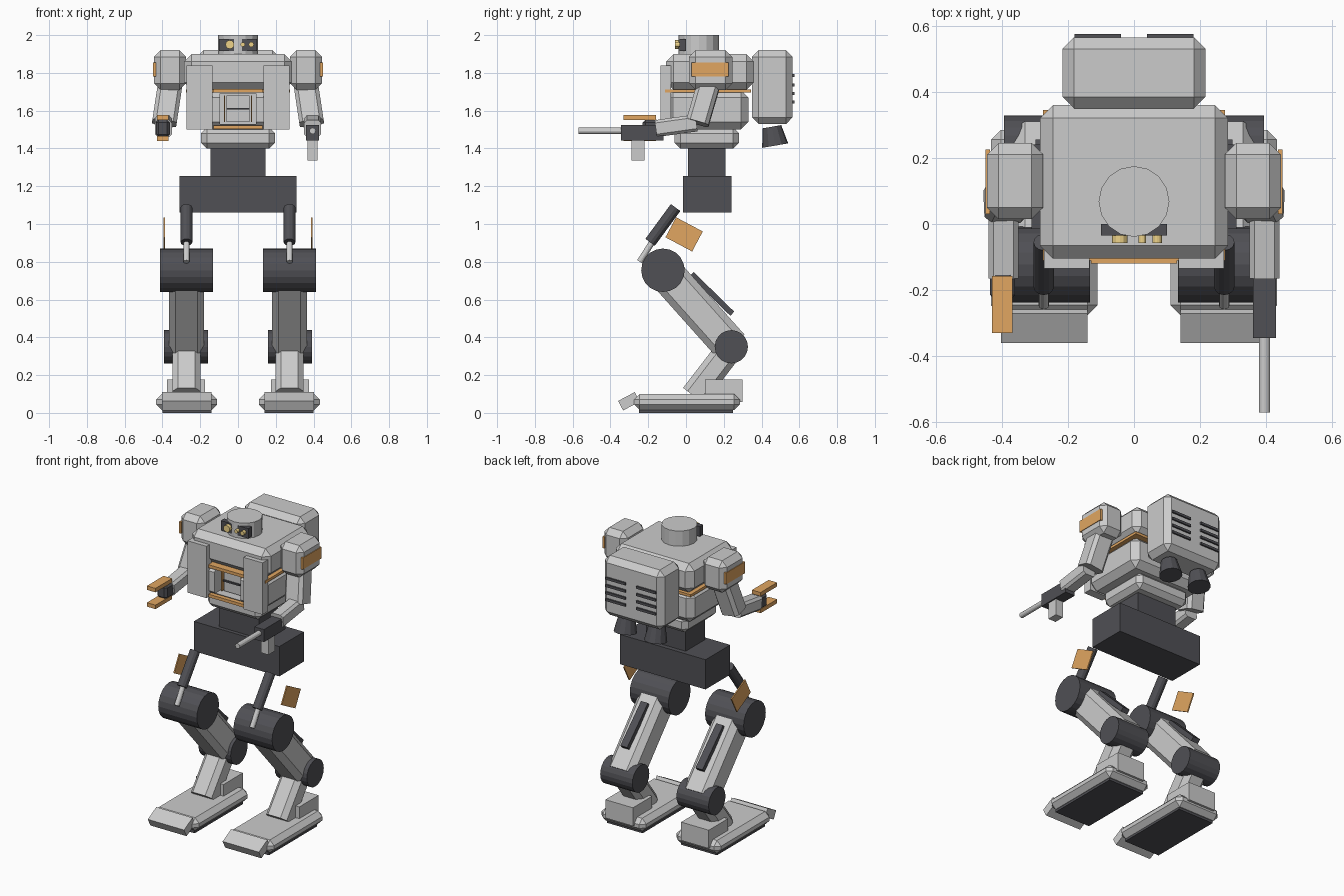
import bpy, bmesh
from math import atan2, pi, radians
from mathutils import Vector

if "Cube" in bpy.data.objects:
    bpy.data.objects.remove(bpy.data.objects["Cube"])


def material(name, rgb):
    m = bpy.data.materials.new(name)
    m.diffuse_color = (*rgb, 1)
    m.use_nodes = True
    m.node_tree.nodes["Principled BSDF"].inputs["Base Color"].default_value = m.diffuse_color
    return m


ORANGE = material("orange_paint", (0.75, 0.38, 0.12))
GOLD = material("gold_lens", (0.85, 0.65, 0.25))
DARK = material("dark_metal", (0.08, 0.08, 0.09))


def finish(name, bm, loc, rot, mat):
    me = bpy.data.meshes.new(name)
    bm.to_mesh(me)
    bm.free()
    ob = bpy.data.objects.new(name, me)
    bpy.context.collection.objects.link(ob)
    ob.location, ob.rotation_euler = loc, rot
    if mat:
        me.materials.append(mat)
    return ob


def box(name, x, y, z, bevel=0, rot=(0, 0, 0), mat=None, long_only=False):
    """Box from (min, max) ranges, optionally chamfered and turned about its centre."""
    r = (x, y, z)
    bm = bmesh.new()
    bmesh.ops.create_cube(bm, size=1)
    bmesh.ops.scale(bm, vec=[abs(b - a) for a, b in r], verts=bm.verts)
    if bevel:
        edges = [e for e in bm.edges if not long_only
                 or abs(e.verts[0].co.z - e.verts[1].co.z) > 1e-4]
        bmesh.ops.bevel(bm, geom=edges, offset=bevel, segments=1, affect='EDGES')
    return finish(name, bm, [(a + b) / 2 for a, b in r], rot, mat)


def limb(name, x, p0, p1, width, thick, bevel=0, mat=None):
    """Box running between two (y, z) points."""
    (y0, z0), (y1, z1) = p0, p1
    n = Vector((y1 - y0, z1 - z0)).length / 2
    cy, cz = (y0 + y1) / 2, (z0 + z1) / 2
    return box(name, (x - width / 2, x + width / 2), (cy - thick / 2, cy + thick / 2),
               (cz - n, cz + n), bevel, (atan2(-(y1 - y0), z1 - z0), 0, 0), mat, True)


def rod(name, p0, p1, r0, r1=None, sides=12, mat=None):
    """Cylinder or cone between two points."""
    p0, p1 = Vector(p0), Vector(p1)
    d = p1 - p0
    bm = bmesh.new()
    bmesh.ops.create_cone(bm, cap_ends=True, segments=sides, radius1=r0,
                          radius2=r0 if r1 is None else r1, depth=d.length)
    return finish(name, bm, (p0 + p1) / 2, d.to_track_quat('Z', 'Y').to_euler(), mat)


# Head with visor and three lenses
rod("head", (0, 0.068, 1.88), (0, 0.068, 2.0), 0.107, sides=16)
box("visor", (-0.10, 0.10), (-0.035, 0.0), (1.915, 1.98), mat=DARK)
for x, r in ((-0.043, 0.023), (0.025, 0.012), (0.07, 0.014)):
    rod("lens", (x, -0.03, 1.95), (x, -0.058, 1.95), r, mat=GOLD)

# Torso
box("upper_torso", (-0.285, 0.285), (-0.105, 0.36), (1.71, 1.90), 0.04)
box("torso_band", (-0.275, 0.275), (-0.11, 0.345), (1.695, 1.712), mat=ORANGE)
lower = box("lower_torso", (-0.27, 0.27), (-0.11, 0.33), (1.50, 1.71), 0.04)
cutter = box("hatch_cutter", (-0.095, 0.095), (-0.2, -0.04), (1.53, 1.69))
cutter.hide_render = cutter.hide_viewport = True
cut = lower.modifiers.new("hatch", 'BOOLEAN')
cut.object, cut.operation, cut.solver = cutter, 'DIFFERENCE', 'EXACT'
box("hatch_panel", (-0.06, 0.06), (-0.06, -0.03), (1.54, 1.68))
box("hatch_bar", (-0.06, 0.06), (-0.07, -0.05), (1.605, 1.615), mat=DARK)
for z in (1.512, 1.705):
    box("hatch_strip", (-0.13, 0.13), (-0.12, -0.09), (z - 0.01, z + 0.01), mat=ORANGE)
box("waist", (-0.195, 0.195), (-0.06, 0.28), (1.40, 1.51), 0.03)
box("waist_column", (-0.145, 0.145), (0.01, 0.21), (1.25, 1.40), mat=DARK)
box("pelvis", (-0.31, 0.31), (-0.015, 0.24), (1.06, 1.255), mat=DARK)

# Backpack
box("backpack", (-0.217, 0.217), (0.35, 0.565), (1.53, 1.92), 0.035)

for s in (-1, 1):
    def sx(a, b):
        return tuple(sorted((s * a, s * b)))

    box("chest_panel", sx(0.135, 0.272), (-0.135, -0.08), (1.50, 1.84))
    box("hatch_trim", sx(0.068, 0.074), (-0.07, -0.05), (1.54, 1.68), mat=ORANGE)
    for z in (1.645, 1.69, 1.737, 1.785):
        box("back_vent", sx(0.04, 0.18), (0.555, 0.575), (z - 0.008, z + 0.008), mat=DARK)
    rod("thruster", (s * 0.11, 0.455, 1.515), (s * 0.11, 0.472, 1.415), 0.05, 0.07,
        mat=DARK)

    # Arm
    box("shoulder", sx(0.275, 0.445), (0.015, 0.245), (1.71, 1.92), 0.035)
    box("shoulder_plate", sx(0.435, 0.449), (0.03, 0.225), (1.78, 1.855), mat=ORANGE)
    box("upper_arm", sx(0.31, 0.44), (0.03, 0.15), (1.53, 1.74), 0.02,
        (-0.28, -s * 0.15, 0), long_only=True)
    limb("forearm", s * 0.395, (0.055, 1.535), (-0.16, 1.505), 0.09, 0.09, 0.015)

    # Hip joint, piston and side plate
    rod("hip_joint", (s * 0.133, -0.122, 0.755), (s * 0.413, -0.122, 0.755), 0.115,
        sides=20, mat=DARK)
    rod("piston_sleeve", (s * 0.273, -0.055, 1.087), (s * 0.273, -0.19, 0.903), 0.031,
        mat=DARK)
    rod("piston_rod", (s * 0.273, -0.15, 0.95), (s * 0.273, -0.245, 0.80), 0.016)
    box("hip_plate", sx(0.386, 0.394), (-0.09, 0.07), (0.885, 1.005),
        rot=(radians(-28), 0, 0), mat=ORANGE)

    # Leg
    limb("thigh", s * 0.273, (-0.122, 0.755), (0.24, 0.35), 0.185, 0.19, 0.035)
    limb("thigh_strip", s * 0.273, (0.03, 0.735), (0.245, 0.525), 0.05, 0.03, mat=DARK)
    rod("knee_joint", (s * 0.16, 0.24, 0.35), (s * 0.393, 0.24, 0.35), 0.088, sides=20,
        mat=DARK)
    limb("shin", s * 0.273, (0.24, 0.35), (0.04, 0.09), 0.15, 0.14, 0.03)

    # Foot
    box("heel", sx(0.175, 0.375), (0.10, 0.30), (0.057, 0.177))
    box("foot", sx(0.11, 0.433), (-0.275, 0.285), (0.015, 0.10), 0.03)
    box("sole", sx(0.14, 0.40), (-0.25, 0.25), (0.0, 0.03), mat=DARK)
    box("toe", sx(0.14, 0.403), (-0.352, -0.252), (0.033, 0.09),
        rot=(radians(28), 0, 0))

# Gripper hand on one side
box("gripper_base", (-0.435, -0.36), (-0.23, -0.14), (1.46, 1.552), 0.015, mat=DARK)
for z in (1.453, 1.563):
    box("gripper_finger", (-0.43, -0.368), (-0.33, -0.158), (z - 0.013, z + 0.013),
        mat=ORANGE)

# Gun on the other side
box("gun_body", (0.36, 0.43), (-0.345, -0.12), (1.443, 1.525), mat=DARK)
rod("gun_barrel", (0.395, -0.33, 1.493), (0.395, -0.57, 1.493), 0.017)
box("gun_grip", (0.367, 0.422), (-0.288, -0.22), (1.335, 1.45))
